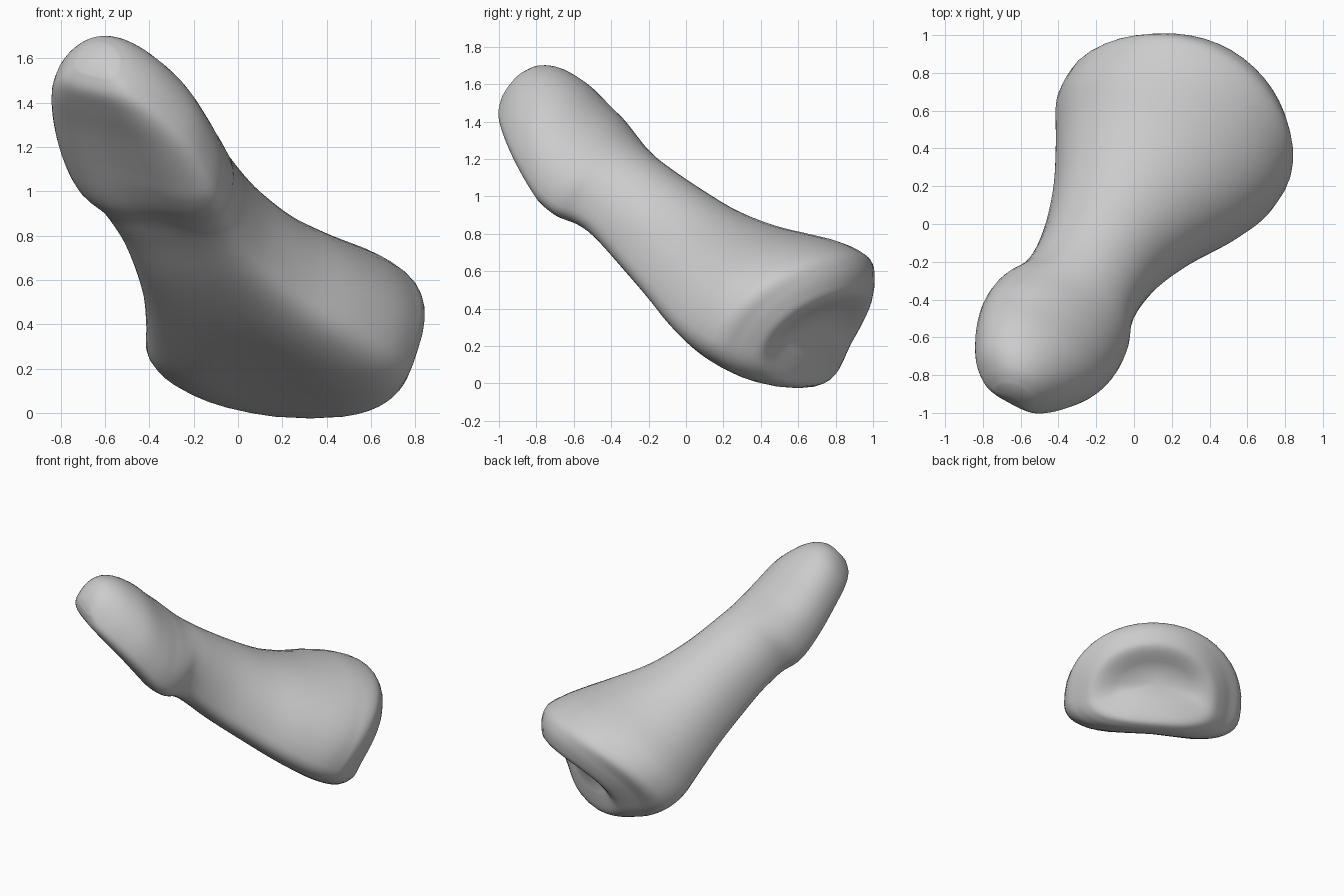
import bpy, bmesh, math
from mathutils import Vector

cube = bpy.data.objects.get("Cube")
if cube:
    bpy.data.objects.remove(cube)

# Bone frame: along the shaft, across it, and towards its upper side
ALONG = Vector((-0.417, -0.714, 0.565))
ACROSS = Vector((-0.863, 0.504, 0))
UPPER = Vector((0.285, 0.488, 0.827))
ORIGIN = Vector((0, 0, 0.85))
SIDES = 44
STEPS = 4

# Sections: distance along, across min and max, upper, lower, depth of lower groove
SECTIONS = [
    (-1.00, -0.24, 0.30, 0.14, -0.13, 0),
    (-1.06, -0.42, 0.44, 0.27, -0.26, 0),
    (-1.035, -0.50, 0.53, 0.35, -0.32, 0),
    (-0.98, -0.56, 0.61, 0.41, -0.36, 0.02),
    (-0.90, -0.59, 0.67, 0.44, -0.39, 0.06),
    (-0.75, -0.60, 0.70, 0.41, -0.41, 0.1),
    (-0.60, -0.58, 0.69, 0.35, -0.415, 0.1),
    (-0.40, -0.50, 0.59, 0.27, -0.41, 0.06),
    (-0.15, -0.37, 0.48, 0.20, -0.395, 0),
    (0.10, -0.28, 0.41, 0.17, -0.375, 0),
    (0.32, -0.25, 0.385, 0.155, -0.345, 0.03),
    (0.48, -0.26, 0.40, 0.15, -0.335, 0.08),
    (0.60, -0.30, 0.46, 0.15, -0.345, 0.15),
    (0.72, -0.315, 0.48, 0.165, -0.325, 0.16),
    (0.85, -0.31, 0.47, 0.18, -0.285, 0.14),
    (1.02, -0.27, 0.43, 0.205, -0.23, 0.08),
    (1.18, -0.18, 0.36, 0.195, -0.185, 0.03),
    (1.28, -0.09, 0.27, 0.15, -0.15, 0),
    (1.33, -0.02, 0.19, 0.08, -0.09, 0),
]


def place(a, s, d):
    return ORIGIN + ALONG * a + ACROSS * s + UPPER * d


def power(value, exponent):
    return math.copysign(abs(value) ** exponent, value)


def ramp(value, start, end):
    return min(1, max(0, (value - start) / (end - start)))


def smooth_sections(sections):
    """Pass a smooth curve through every section value."""
    padded = [sections[0]] + sections + [sections[-1]]
    result = []
    for p, q, r, s in zip(padded, padded[1:], padded[2:], padded[3:]):
        for step in range(STEPS):
            t = step / STEPS
            result.append([
                k1 + 0.5 * t * (k2 - k0 + t * (2 * k0 - 5 * k1 + 4 * k2 - k3
                                               + t * (3 * (k1 - k2) + k3 - k0)))
                for k0, k1, k2, k3 in zip(p, q, r, s)])
    return result + [sections[-1]]


def section_ring(bm, a, left, right, top, bottom, groove):
    """Domed upper half, squarer and grooved lower half."""
    middle, half = (left + right) / 2, (right - left) / 2
    waist = bottom + (top - bottom) * 0.33
    joint = ramp(a, -0.75, -1.0)
    head = ramp(a, 0.4, 0.75)
    ring = []
    for i in range(SIDES):
        angle = math.tau * i / SIDES
        c, n = math.cos(angle), math.sin(angle)
        if n >= 0:
            across, depth = c, (top - waist) * power(n, 0.95)
        else:
            across = power(c, 0.6)
            depth = (waist - bottom) * power(n, 0.6)
            depth *= 1 - groove * math.exp(-(across / 0.4) ** 2)
        offset = half * across
        # The joint face bows back at its sides above a lower lip; the head is twisted
        shift = joint * (0.4 * offset ** 2 + 0.04 * min(0, n)) + 0.14 * head * offset
        tilt = 0.14 * head * offset
        ring.append(bm.verts.new(place(a + shift, middle + offset, waist + depth + tilt)))
    return ring


def bridge(bm, lower, upper):
    for i in range(SIDES):
        j = (i + 1) % SIDES
        bm.faces.new((lower[i], lower[j], upper[j], upper[i]))


def fan(bm, ring, tip):
    for i in range(SIDES):
        bm.faces.new((ring[i], ring[(i + 1) % SIDES], tip))


# Bone body: lofted sections with a hollow joint face and a rounded head
bm = bmesh.new()
rings = [section_ring(bm, *section) for section in smooth_sections(SECTIONS)]
for lower, upper in zip(rings, rings[1:]):
    bridge(bm, lower, upper)
fan(bm, rings[0], bm.verts.new(place(-0.96, 0.03, 0)))
fan(bm, rings[-1], bm.verts.new(place(1.345, 0.08, 0)))
bmesh.ops.recalc_face_normals(bm, faces=bm.faces)
for face in bm.faces:
    face.smooth = True

mesh = bpy.data.meshes.new("finger_bone")
bm.to_mesh(mesh)
bm.free()
bone = bpy.data.objects.new("finger_bone", mesh)
bpy.context.collection.objects.link(bone)

# Plain grey surface
grey = bpy.data.materials.new("light_grey")
grey.use_nodes = True
colour = (0.6, 0.6, 0.6, 1)
grey.diffuse_color = colour
grey.node_tree.nodes["Principled BSDF"].inputs["Base Color"].default_value = colour
mesh.materials.append(grey)
